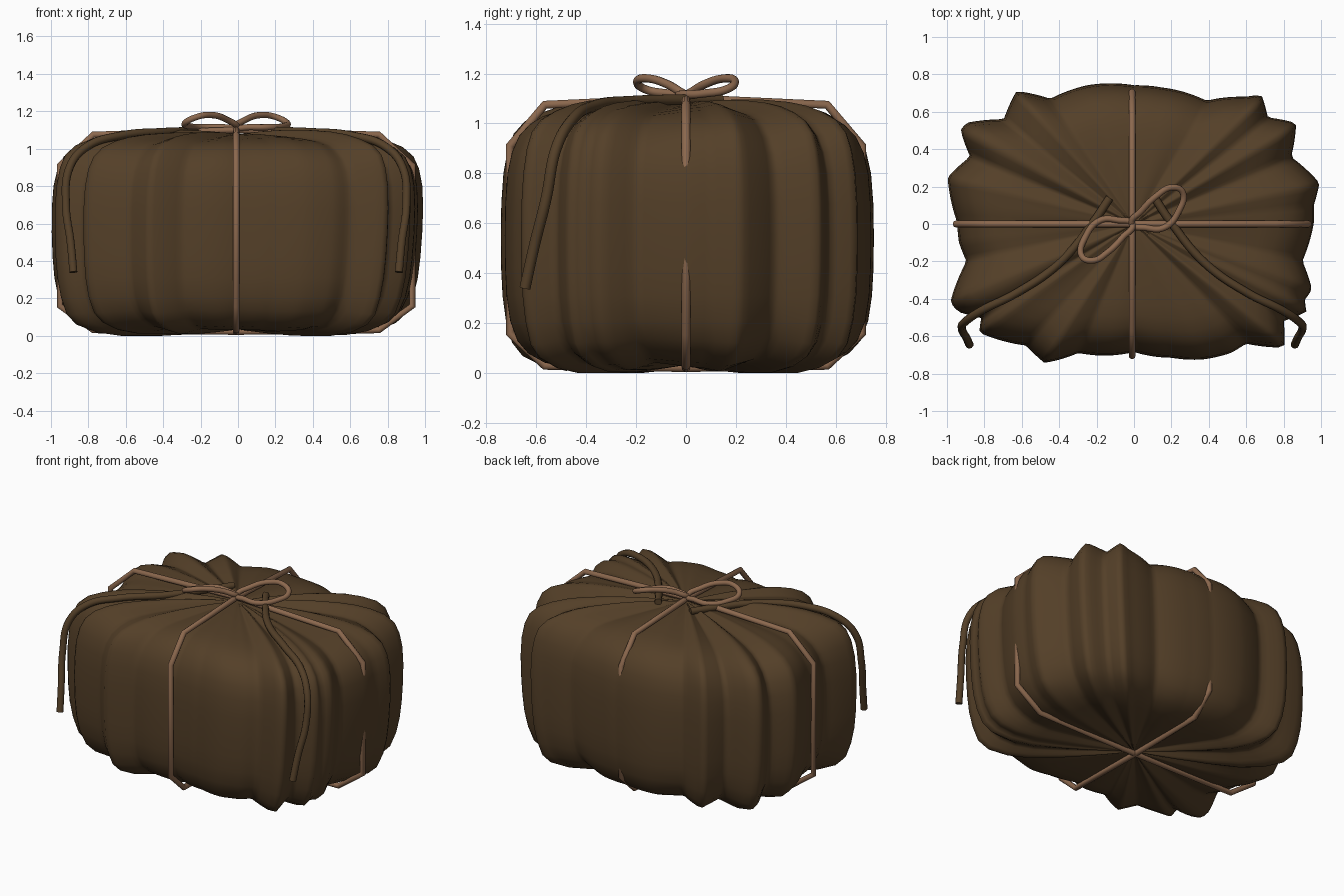
import bpy, bmesh, math

cube = bpy.data.objects.get("Cube")
if cube:
    bpy.data.objects.remove(cube, do_unlink=True)


def make_material(name, color):
    mat = bpy.data.materials.new(name)
    mat.use_nodes = True
    mat.diffuse_color = color
    mat.node_tree.nodes["Principled BSDF"].inputs["Base Color"].default_value = color
    return mat


cloth = make_material("brown cloth", (0.088, 0.05, 0.021, 1))
twine = make_material("light brown twine", (0.26, 0.138, 0.075, 1))


def interpolate(table, value):
    """Linear lookup in a sorted list of (key, result) pairs."""
    for (a, fa), (b, fb) in zip(table, table[1:]):
        if a <= value <= b:
            return fa + (fb - fa) * (value - a) / max(b - a, 1e-6)
    return table[-1][1]


def smooth_ring(values, width):
    count = len(values)
    return [sum(values[(i + k) % count] for k in range(-width, width + 1)) / (2 * width + 1)
            for i in range(count)]


def make_rope(name, points, radius, mat, cyclic=False, rounded=True):
    """A tube along a path, soft or with sharp bends."""
    curve = bpy.data.curves.new(name, 'CURVE')
    curve.dimensions = '3D'
    curve.bevel_depth = radius
    curve.bevel_resolution = 3
    curve.resolution_u = 8
    curve.use_fill_caps = True
    spline = curve.splines.new('BEZIER' if rounded else 'POLY')
    if rounded:
        spline.bezier_points.add(len(points) - 1)
        for knot, p in zip(spline.bezier_points, points):
            knot.co = p
            knot.handle_left_type = knot.handle_right_type = 'AUTO'
    else:
        spline.points.add(len(points) - 1)
        for knot, p in zip(spline.points, points):
            knot.co = (*p, 1)
    spline.use_cyclic_u = cyclic
    obj = bpy.data.objects.new(name, curve)
    bpy.context.collection.objects.link(obj)
    curve.materials.append(mat)
    bpy.ops.object.select_all(action='DESELECT')
    bpy.context.view_layer.objects.active = obj
    obj.select_set(True)
    bpy.ops.object.convert(target='MESH')
    bpy.ops.object.shade_smooth_by_angle(angle=math.radians(60))


# Gathered outline of the cloth, with its ridges and valleys
outline = [
    (.96, 0), (.96, .1), (.99, .22), (.84, .36), (.865, .54), (.715, .57), (.68, .69),
    (.6, .68), (.39, .66), (.15, .73), (0, .742), (-.25, .742), (-.45, .67), (-.63, .71),
    (-.7, .56), (-.9, .54), (-.93, .5), (-.88, .36), (-1, .25), (-.95, .01), (-.94, -.1),
    (-.9, -.2), (-.985, -.42), (-.94, -.47), (-.82, -.5), (-.83, -.58), (-.58, -.65),
    (-.48, -.742), (-.3, -.69), (0, -.685), (.2, -.715), (.36, -.725), (.52, -.69),
    (.6, -.64), (.8, -.66), (.8, -.52), (.92, -.47), (.91, -.41), (.95, -.35), (.9, -.2)]
polar = sorted((math.atan2(y, x) % math.tau, math.hypot(x, y)) for x, y in outline)
polar.append((math.tau, polar[0][1]))

SEGMENTS = 240
radii = [interpolate(polar, math.tau * i / SEGMENTS) for i in range(SEGMENTS)]
average = smooth_ring(radii, 13)

# Side profile: share of the outline radius, height
profile = [(.06, 1.078), (.15, 1.08), (.3, 1.077), (.45, 1.071), (.6, 1.061), (.7, 1.049),
           (.79, 1.028), (.86, .997), (.92, .95), (.96, .885), (.985, .8), (.997, .68),
           (1, .55), (.998, .42), (.99, .31), (.97, .21), (.93, .13), (.87, .08),
           (.78, .043), (.65, .025), (.45, .025), (.25, .029), (.08, .032)]

# Cloth bundle, slightly wider toward the top, with folds deepest at its rims
bm = bmesh.new()
rings = []
for share, height in profile:
    ring = []
    side = 1 if height > .55 else -1
    pleat = .3 * math.sin(math.pi * share) + .15 * share * (share < .97)
    crimp = .35 * math.exp(-((share - .88) / .07) ** 2)
    widen = 1 + .04 * (height - .65)
    lean = .02 * (height - .55) * share
    for i in range(SEGMENTS):
        angle = math.tau * i / SEGMENTS
        fold = radii[i] - average[i]
        r = share * (radii[i] + crimp * fold)
        ring.append(bm.verts.new((r * math.cos(angle) * widen + lean, r * math.sin(angle),
                                  max(0, height + side * pleat * fold))))
    rings.append(ring)
top_point = bm.verts.new((0, 0, 1.075))
base_point = bm.verts.new((0, 0, .034))
for i in range(SEGMENTS):
    j = (i + 1) % SEGMENTS
    for upper, lower in zip(rings, rings[1:]):
        bm.faces.new((upper[i], lower[i], lower[j], upper[j]))
    bm.faces.new((top_point, rings[0][i], rings[0][j]))
    bm.faces.new((base_point, rings[-1][j], rings[-1][i]))
for face in bm.faces:
    face.smooth = True
mesh = bpy.data.meshes.new("cloth_bundle")
bm.to_mesh(mesh)
bm.free()
mesh.materials.append(cloth)
bpy.context.collection.objects.link(bpy.data.objects.new("cloth_bundle", mesh))


# Twine wrapped around the bundle both ways
def wrap(name, half, inset, place):
    edge = half - inset
    half_path = [(0, 1.1), (edge, 1.075), (half, .91), (half, .16), (edge, .03), (0, .022)]
    mirrored = [(-u, z) for u, z in half_path[-2:0:-1]]
    make_rope(name, [place(u, z) for u, z in half_path + mirrored], .018, twine,
              cyclic=True, rounded=False)


wrap("wrap_across", .943, .18, lambda u, z: (u - .01, 0, z))
wrap("wrap_front_to_back", .705, .14, lambda u, z: (-.01, u, z))

# Bow loops, one turned half round from the other
loop = [(0, 0, 1.115), (.05, .07, 1.155), (.13, .15, 1.18), (.21, .195, 1.17),
        (.27, .17, 1.14), (.25, .07, 1.12), (.17, -.02, 1.115), (.07, -.02, 1.115)]
for name, turn in (("left_bow_loop", 1), ("right_bow_loop", -1)):
    make_rope(name, [(turn * x - .01, turn * y, z) for x, y, z in loop], .017, twine,
              cyclic=True)

# Hanging cord ends, mirrored
tail = [(.12, .14, 1.095), (.2, .02, 1.095), (.39, -.21, 1.09), (.62, -.37, 1.07),
        (.8, -.46, 1.01), (.89, -.52, .9), (.91, -.56, .7), (.885, -.61, .5), (.87, -.645, .34)]
for name, turn in (("left_cord_end", 1), ("right_cord_end", -1)):
    make_rope(name, [(turn * x - .01, y, z) for x, y, z in tail], .022, cloth)
